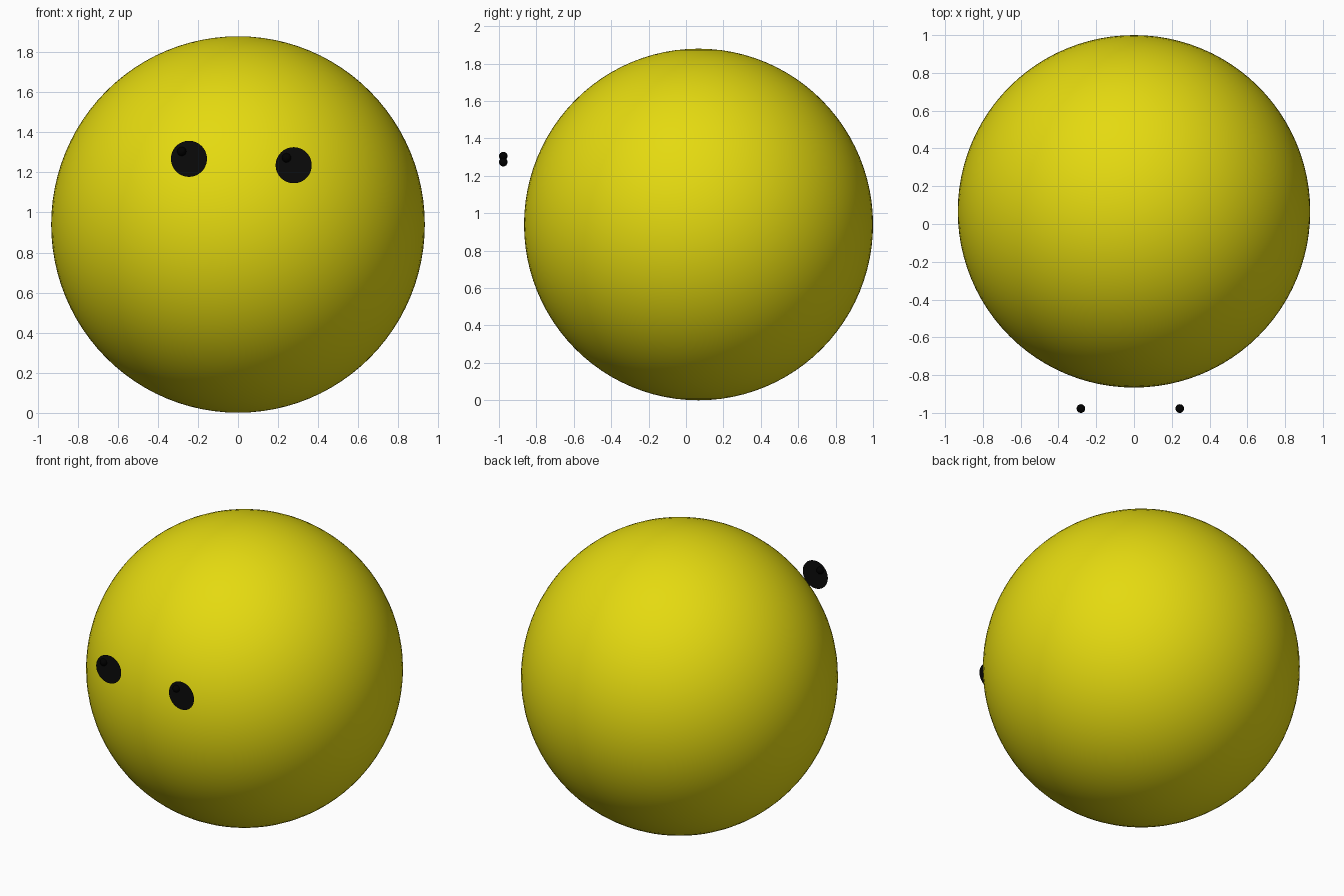
import bpy
import math

cube = bpy.data.objects.get("Cube")
if cube:
    bpy.data.objects.remove(cube, do_unlink=True)


def make_material(name, rgb, roughness=0.6):
    mat = bpy.data.materials.new(name)
    mat.use_nodes = True
    color = (*rgb, 1.0)
    mat.diffuse_color = color
    bsdf = mat.node_tree.nodes["Principled BSDF"]
    bsdf.inputs["Base Color"].default_value = color
    bsdf.inputs["Roughness"].default_value = roughness
    return mat


def finish(name, mat):
    obj = bpy.context.object
    obj.name = name
    obj.data.materials.append(mat)
    return obj


def add_ball(name, mat, center, radius, segments, rings):
    bpy.ops.mesh.primitive_uv_sphere_add(
        segments=segments, ring_count=rings, radius=radius, location=center)
    bpy.ops.object.shade_smooth()
    return finish(name, mat)


yellow = make_material("yellow", (0.78, 0.70, 0.005))
soft_black = make_material("soft black", (0.003, 0.003, 0.003))
black = make_material("black", (0.0, 0.0, 0.0))

# Round body
body = add_ball("body", yellow, (0, 0.067, 0.94), 0.933, 96, 48)
body.scale.z = 0.94 / 0.933

# Flat floating eyes, each with a small bead set up and to one side
EYE_Y = -0.977
for side, x, z in (("right", -0.245, 1.268), ("left", 0.278, 1.236)):
    bpy.ops.mesh.primitive_circle_add(
        vertices=48, radius=0.09, fill_type='NGON',
        location=(x, EYE_Y, z), rotation=(math.pi / 2, 0, 0))
    finish(side + "_eye", soft_black)
    add_ball(side + "_eye_bead", black,
             (x - 0.036, EYE_Y, z + 0.037), 0.023, 24, 12)
